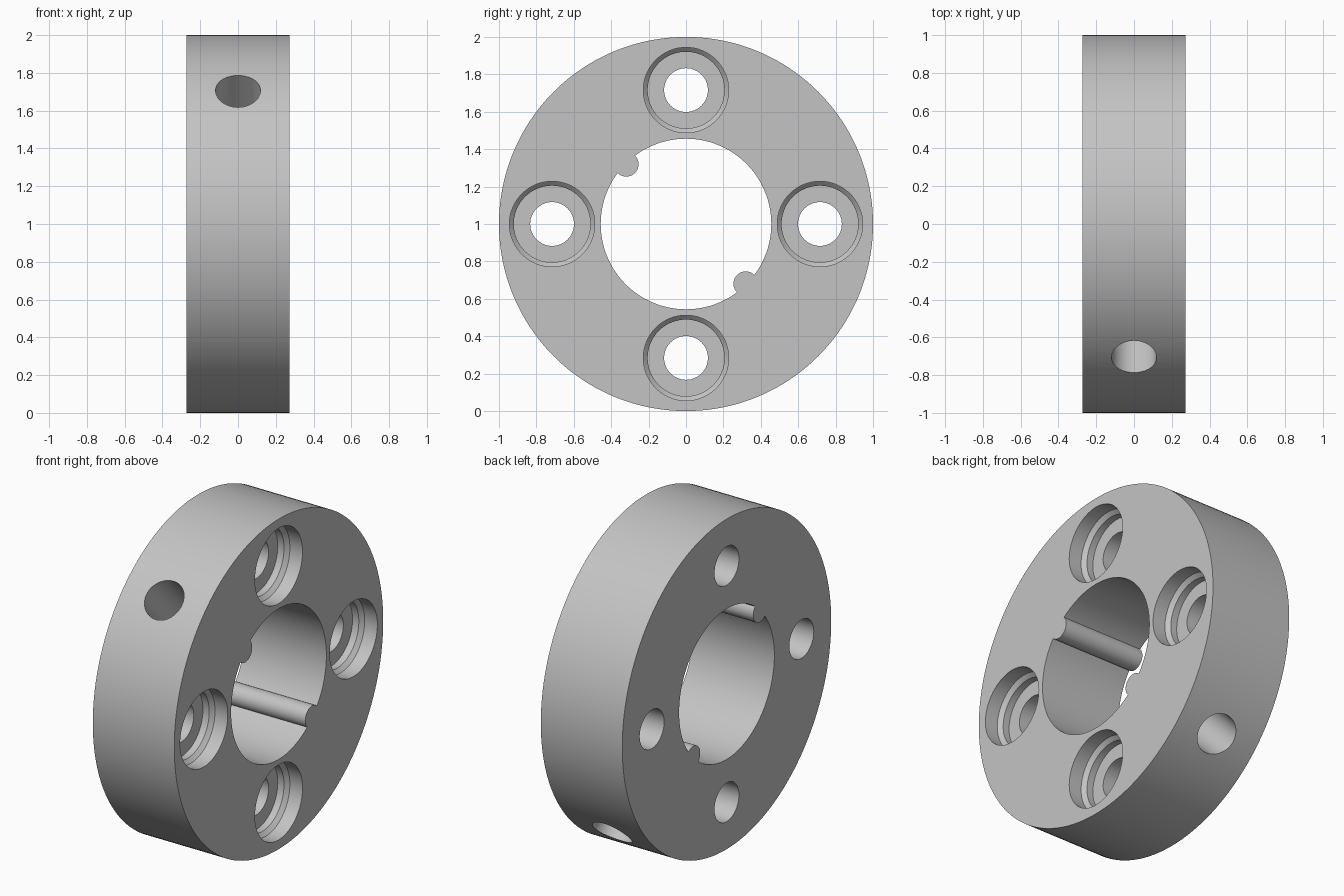
import bpy
import bmesh
import math
from mathutils import Matrix, Vector

cube = bpy.data.objects.get("Cube")
if cube:
    bpy.data.objects.remove(cube)

HALF = 0.273            # half thickness of the disc
CENTRE = Vector((0, 0, 1))

steel = bpy.data.materials.new("plain grey")
steel.use_nodes = True
grey = (0.55, 0.55, 0.55, 1)
steel.diffuse_color = grey
steel.node_tree.nodes["Principled BSDF"].inputs["Base Color"].default_value = grey


def lathe(name, profile, sides, matrix):
    """Closed solid turned around local x from (x, radius) points."""
    bm = bmesh.new()
    rings = []
    for x, r in profile:
        angles = [2 * math.pi * i / sides for i in range(sides)]
        rings.append([bm.verts.new((x, r * math.cos(a), r * math.sin(a))) for a in angles])
    for a, b in zip(rings, rings[1:]):
        for i in range(sides):
            j = (i + 1) % sides
            bm.faces.new((a[i], a[j], b[j], b[i]))
    bm.faces.new(rings[0])
    bm.faces.new(rings[-1])
    bmesh.ops.recalc_face_normals(bm, faces=bm.faces)
    mesh = bpy.data.meshes.new(name)
    bm.to_mesh(mesh)
    bm.free()
    mesh.materials.append(steel)
    obj = bpy.data.objects.new(name, mesh)
    obj.matrix_world = matrix
    bpy.context.scene.collection.objects.link(obj)
    return obj


def cut(target, cutter):
    """Subtract the cutter, apply, and discard it."""
    cutter.hide_render = True
    mod = target.modifiers.new("cut", "BOOLEAN")
    mod.operation = "DIFFERENCE"
    mod.solver = "EXACT"
    mod.object = cutter
    bpy.context.view_layer.objects.active = target
    bpy.ops.object.modifier_apply(modifier=mod.name)
    bpy.data.objects.remove(cutter)


def around(angle, radius):
    """Point in the disc plane; angle from +y towards +z."""
    return CENTRE + radius * Vector((0, math.cos(angle), math.sin(angle)))


at_centre = Matrix.Translation(CENTRE)
collar = lathe("collar_disc", [(-HALF, 1), (HALF, 1)], 160, at_centre)

# Central bore, with two round ribs left standing along its wall
bore = lathe("bore_cutter", [(-0.4, 0.456), (0.4, 0.456)], 128, at_centre)
rib_angles = [math.radians(-45), math.radians(135)]
for a in rib_angles:
    rib = lathe("rib_shape", [(-0.5, 0.066), (0.5, 0.066)], 40,
                Matrix.Translation(around(a, 0.452)))
    cut(bore, rib)
cut(collar, bore)

# Four stepped bolt holes, wide on the +x face
bolt_profile = [(-0.4, 0.117), (HALF - 0.15, 0.117), (HALF - 0.15, 0.205),
                (HALF - 0.108, 0.205), (HALF - 0.085, 0.228), (0.4, 0.228)]
for i in range(4):
    spot = around(i * math.pi / 2, 0.716)
    cut(collar, lathe("bolt_cutter", bolt_profile, 64, Matrix.Translation(spot)))

# Two blind radial holes in the rim, behind the ribs
for a in rib_angles:
    outward = around(a, 1) - CENTRE
    turn = outward.to_track_quat("X", "Z").to_matrix().to_4x4()
    cut(collar, lathe("rim_hole_cutter", [(0.6, 0.119), (1.2, 0.119)], 64, at_centre @ turn))

bpy.ops.object.select_all(action="DESELECT")
collar.select_set(True)
bpy.context.view_layer.objects.active = collar
bpy.ops.object.shade_smooth_by_angle(angle=math.radians(30))
